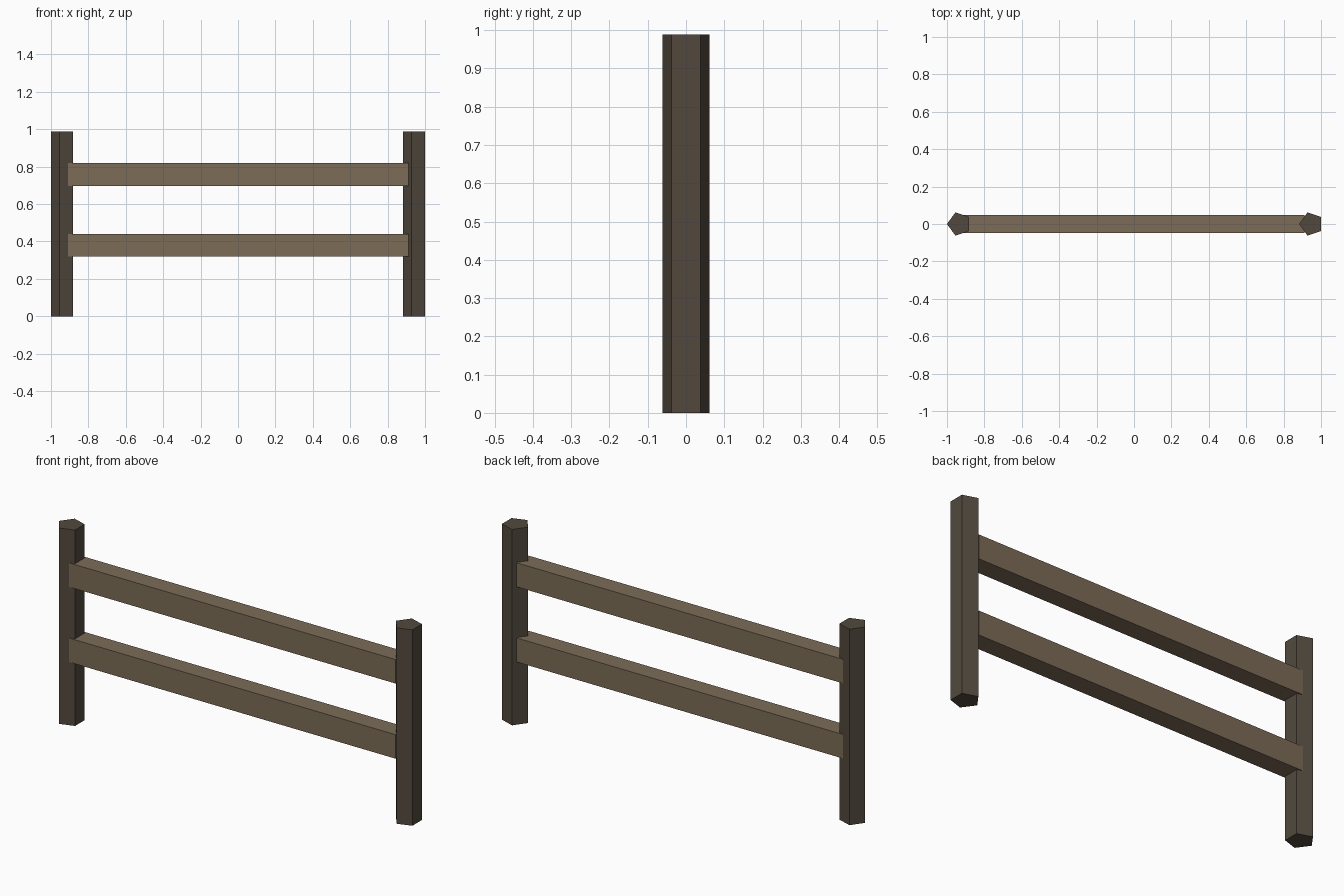
import bpy
import math

if "Cube" in bpy.data.objects:
    bpy.data.objects.remove(bpy.data.objects["Cube"])


def material(name, rgb):
    m = bpy.data.materials.new(name)
    m.diffuse_color = (*rgb, 1)
    m.use_nodes = True
    m.node_tree.nodes["Principled BSDF"].inputs["Base Color"].default_value = m.diffuse_color
    return m


post_wood = material("dark_wood", (0.085, 0.066, 0.048))
rail_wood = material("light_wood", (0.20, 0.15, 0.095))

# Five-sided posts, both with one corner pointing to -x
HEIGHT, RADIUS = 0.988, 0.065
inset = RADIUS * math.cos(math.radians(36))
for name, x in (("left_post", -1 + RADIUS), ("right_post", 1 - inset)):
    bpy.ops.mesh.primitive_cylinder_add(
        vertices=5, radius=RADIUS, depth=HEIGHT,
        location=(x, 0, HEIGHT / 2), rotation=(0, 0, math.pi / 2))
    post = bpy.context.object
    post.name = name
    post.data.materials.append(post_wood)

# Horizontal rails let into the posts
for name, z in (("lower_rail", 0.379), ("upper_rail", 0.758)):
    bpy.ops.mesh.primitive_cube_add(size=1, location=(0.001, 0, z))
    rail = bpy.context.object
    rail.name = name
    rail.scale = (1.822, 0.095, 0.121)
    rail.data.materials.append(rail_wood)
bpy.ops.object.select_all(action='SELECT')
bpy.ops.object.transform_apply(location=False, rotation=True, scale=True)
